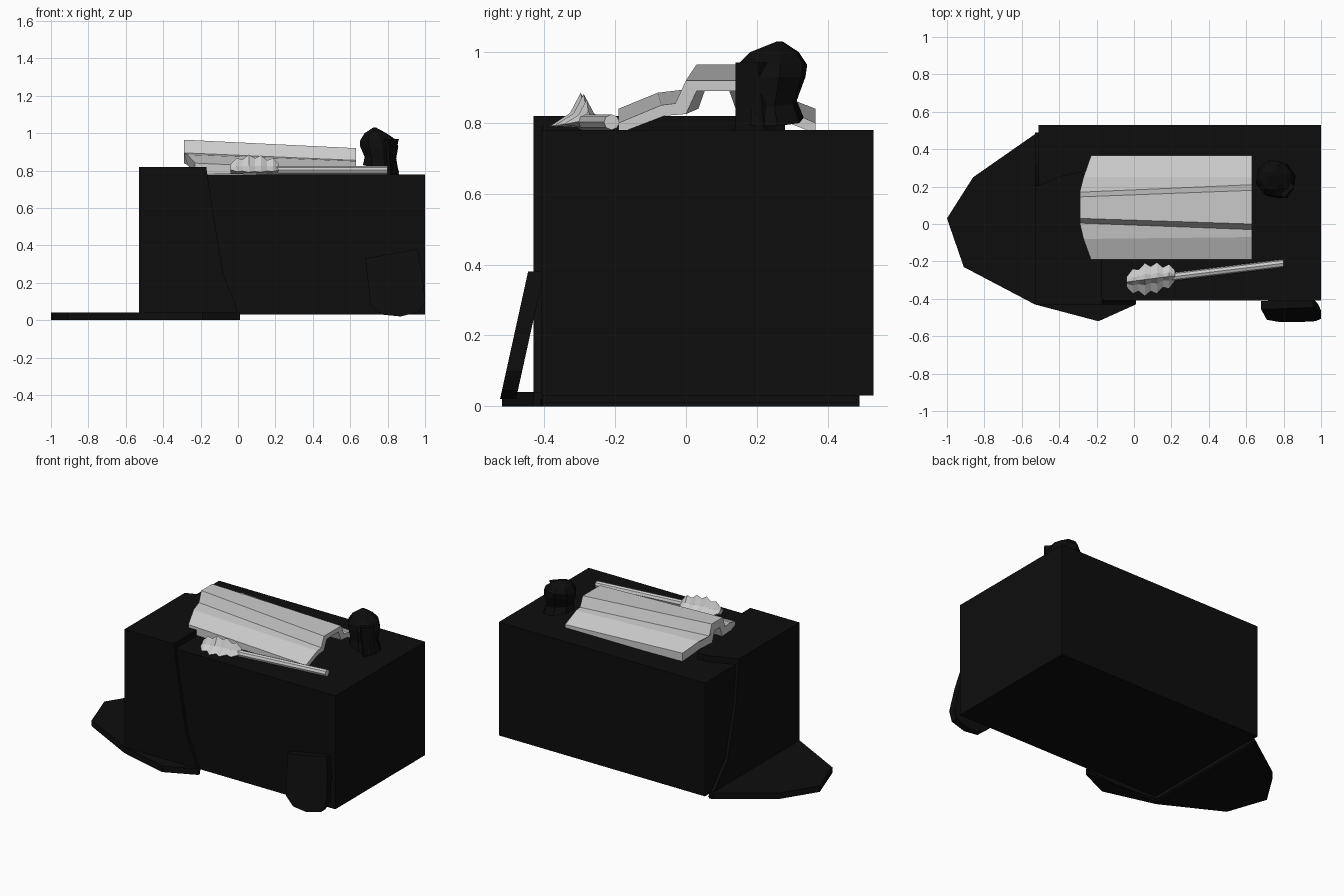
import bpy, bmesh, math
from mathutils import Vector

if "Cube" in bpy.data.objects:
    bpy.data.objects.remove(bpy.data.objects["Cube"])

black = bpy.data.materials.new("black")
black.diffuse_color = (0.004, 0.004, 0.004, 1)
black.use_nodes = True
black.node_tree.nodes["Principled BSDF"].inputs["Base Color"].default_value = black.diffuse_color


def finish(name, bm, mat=None):
    bmesh.ops.recalc_face_normals(bm, faces=bm.faces)
    me = bpy.data.meshes.new(name)
    bm.to_mesh(me)
    bm.free()
    ob = bpy.data.objects.new(name, me)
    bpy.context.collection.objects.link(ob)
    if mat:
        me.materials.append(mat)
    return ob


def prism(name, pts, offset, mat=None):
    """Flat outline pushed along an offset."""
    bm = bmesh.new()
    face = bm.faces.new([bm.verts.new(p) for p in pts])
    ext = bmesh.ops.extrude_face_region(bm, geom=[face], use_keep_orig=True)
    verts = [g for g in ext["geom"] if isinstance(g, bmesh.types.BMVert)]
    bmesh.ops.translate(bm, verts=verts, vec=Vector(offset))
    return finish(name, bm, mat)


def loft(name, rings, mat=None):
    """Closed rings joined by quads and capped."""
    bm = bmesh.new()
    rows = [[bm.verts.new(p) for p in r] for r in rings]
    n = len(rows[0])
    for a, b in zip(rows, rows[1:]):
        for i in range(n):
            j = (i + 1) % n
            bm.faces.new((a[i], a[j], b[j], b[i]))
    bm.faces.new(rows[0])
    bm.faces.new(rows[-1])
    return finish(name, bm, mat)


# Large box body
prism("box", [(-.51, -.41, .03), (1, -.41, .03), (1, .53, .03), (-.51, .53, .03)],
      (0, 0, .75), black)

# Cloth: top, front drop, side drop and train on the floor
top = [(-.53, -.43), (-.17, -.43), (-.17, -.1), (-.2, .12), (-.28, .28), (-.38, .26), (-.53, .2)]
prism("cloth_top", [(x, y, .775) for x, y in top], (0, 0, .045), black)
front = [(-.53, .82), (-.17, .82), (-.13, .55), (-.08, .25), (.01, .02), (-.19, .0), (-.53, .015)]
prism("cloth_front", [(x, -.43, z) for x, z in front], (0, .025, 0), black)
side = [(-.43, .82), (.2, .82), (.24, .5), (.32, .2), (.49, .01), (-.43, .01)]
prism("cloth_side", [(-.53, y, z) for y, z in side], (.025, 0, 0), black)
train = [(-.51, .49), (-.53, .48), (-.86, .25), (-1, .03), (-.91, -.23), (-.53, -.43),
         (-.19, -.52), (.01, -.43), (.01, -.41), (-.51, -.41)]
prism("cloth_train", [(x, y, 0) for x, y in train], (0, 0, .04), black)

# Shield leaning on the front
shield = [(.68, .33), (.96, .38), (.985, .25), (1, .1), (.97, .045), (.87, .02), (.77, .03), (.71, .08)]
prism("shield", [(x, -.525 + .22 * (z - .02), z) for x, z in shield], (0, .045, 0), black)

# Ridged plate, sloping down to the right
near = [(.63, -.19, .80), (.63, -.07, .85), (.63, -.03, .855), (.63, 0, .92),
        (.63, .18, .92), (.63, .21, .855), (.63, .25, .85), (.63, .365, .80)]
far = [(-.23, -.19, .84), (-.27, -.08, .885), (-.29, .005, .895), (-.29, .03, .965),
       (-.29, .145, .965), (-.29, .17, .895), (-.27, .25, .885), (-.23, .365, .84)]
shift = [0, .01, .03, .03, -.03, -.03, -.01, 0]


def closed(row, t):
    low = [(x, y + s, z - t) for (x, y, z), s in zip(row, shift)]
    return row + low[::-1]


loft("ridged_plate", [closed(far, .055), closed(near, .03)])


# Mace: thin handle and three-flanged spiky head
def circle_ring(x, y, z, r, n=8):
    return [(x, y + r * math.cos(2 * math.pi * i / n), z + r * math.sin(2 * math.pi * i / n))
            for i in range(n)]


loft("mace_handle", [circle_ring(.1, -.295, .802, .022), circle_ring(.8, -.21, .802, .022)])
radii = [.3, .75, .65, 1, .75, .95, .6, .75, .3]
rings = []
for i, r in enumerate(radii):
    x = -.04 + .26 * i / (len(radii) - 1)
    yc = -.31 + .13 * (x + .04)
    rings.append([(x, yc, .81 + .075 * r), (x, yc - .03 * r, .81 + .018 * r),
                  (x, yc - .088 * r, .81 - .02 * r), (x, yc, .785),
                  (x, yc + .088 * r, .81 - .02 * r), (x, yc + .03 * r, .81 + .018 * r)])
loft("mace_head", rings)

# Helmet with a tilted rim, flared guard and pointed crown
rings = []
for z, cx, cy, rx, ry, tilt in [(.81, .765, .235, .1, .1, .2), (.86, .76, .23, .085, .085, .15),
                                (.93, .755, .24, .105, .1, 0), (.965, .745, .245, .095, .1, -.05),
                                (1.0, .735, .25, .06, .07, 0), (1.03, .73, .265, .008, .008, 0)]:
    ring = []
    for i in range(8):
        a = 2 * math.pi * (i + .3) / 8
        c, s = math.cos(a), math.sin(a)
        ring.append((cx + rx * c, cy + ry * s, z - tilt * rx * c))
    rings.append(ring)
loft("helmet", rings, black)
guard = [(.8, .14, .97), (.86, .2, .97), (.84, .21, .9), (.86, .22, .78), (.82, .14, .78)]
prism("helmet_guard", guard, (-.03, .03, 0), black)
